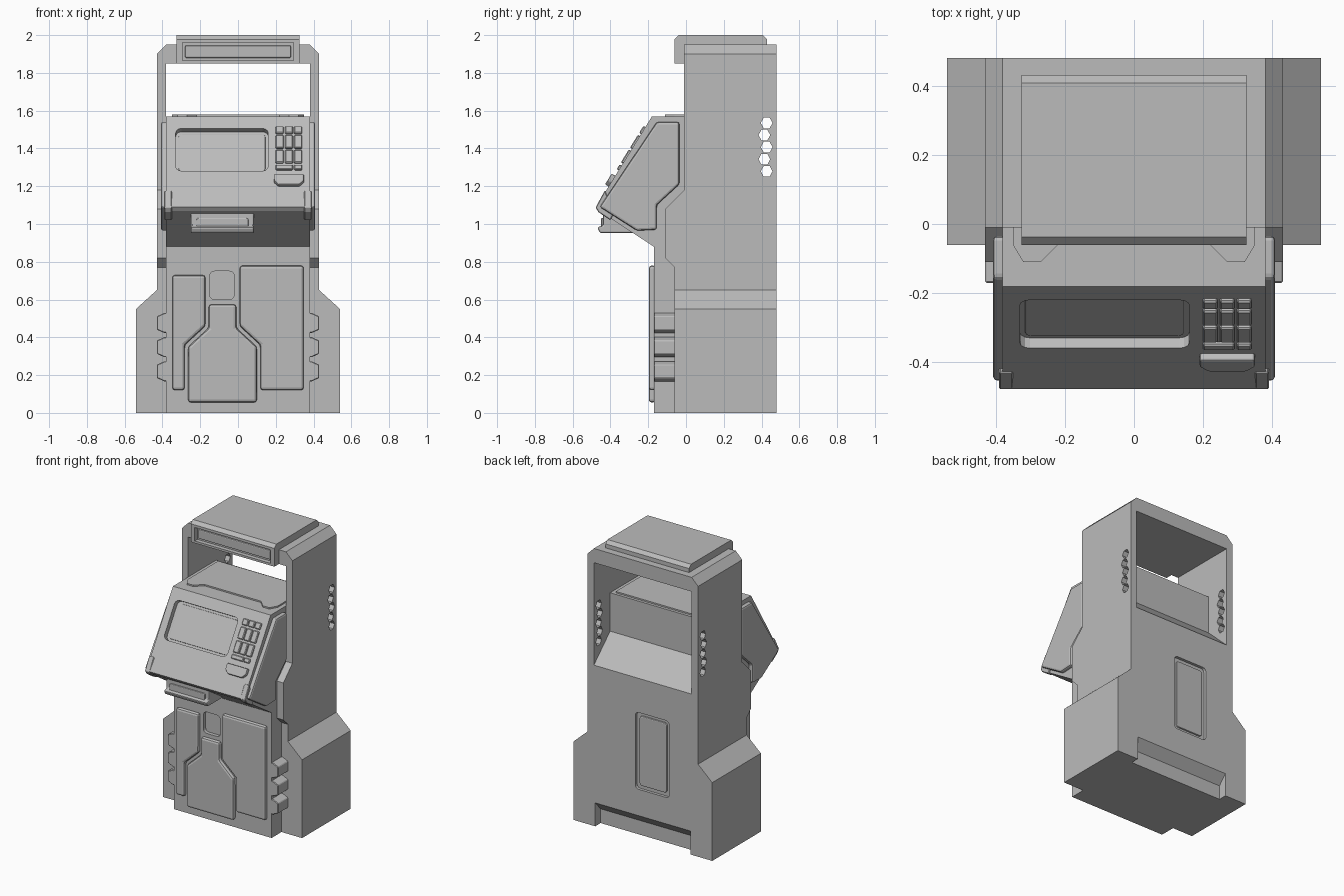
import bpy, bmesh, math
from mathutils import Vector

default_cube = bpy.data.objects.get("Cube")
if default_cube:
    bpy.data.objects.remove(default_cube, do_unlink=True)

grey = bpy.data.materials.new("light_grey")
grey.use_nodes = True
tone = (0.5, 0.5, 0.5, 1)
grey.diffuse_color = tone
grey.node_tree.nodes["Principled BSDF"].inputs["Base Color"].default_value = tone

# Shared widths, depths and heights
core_x, skin_x, flare_x = 0.38, 0.43, 0.54
back, frame_y, flare_y, fender_y, plinth_y = 0.48, -0.01, -0.06, -0.11, -0.17
shelf_y, neck_z, shelf_z, sill_z = 0.3, 0.88, 1.3, 1.13
lintel_z, roof_z, cap_z = 1.85, 1.95, 2
chamfer = skin_x - core_x
top_edge, nose = Vector((0, -0.18, 1.57)), Vector((0, -0.477, 1.09))
up_slope = (top_edge - nose).normalized()
off_slope = Vector((1, 0, 0)).cross(up_slope)


# Drawing planes: (a, b) in the plane, d along its normal
def side(a, b, d):
    return Vector((d, a, b))


def front(a, b, d):
    return Vector((a, d, b))


def flat(a, b, d):
    return Vector((a, b, d))


def slope(a, b, d):
    return top_edge + Vector((a, 0, 0)) - up_slope * b + off_slope * d


def prism(name, plane, outline, start, end, bevel=None, segments=2):
    bm = bmesh.new()
    near = [bm.verts.new(plane(a, b, start)) for a, b in outline]
    far = [bm.verts.new(plane(a, b, end)) for a, b in outline]
    bm.faces.new(near)
    bm.faces.new(far)
    for i in range(len(outline)):
        bm.faces.new((near[i - 1], near[i], far[i], far[i - 1]))
    bmesh.ops.recalc_face_normals(bm, faces=bm.faces)
    mesh = bpy.data.meshes.new(name)
    bm.to_mesh(mesh)
    bm.free()
    mesh.materials.append(grey)
    ob = bpy.data.objects.new(name, mesh)
    bpy.context.collection.objects.link(ob)
    if bevel:
        mod = ob.modifiers.new("soft_edges", 'BEVEL')
        mod.width, mod.segments = bevel, segments
        mod.limit_method = 'ANGLE'
    return ob


def mirrored(half):
    return half + [(-a, b) for a, b in reversed(half)]


def shifted(outline, offset):
    return [(a + offset, b) for a, b in outline]


def ring(a, b, radius_a, radius_b, count, turn=0.0):
    angles = [math.tau * (i + turn) / count for i in range(count)]
    return [(a + radius_a * math.cos(t), b + radius_b * math.sin(t)) for t in angles]


def box(left, right, low, high, radius=0.0, steps=3):
    if not radius:
        return [(left, low), (right, low), (right, high), (left, high)]
    centres = [(right - radius, high - radius), (left + radius, high - radius),
               (left + radius, low + radius), (right - radius, low + radius)]
    outline = []
    for corner, (a, b) in enumerate(centres):
        for i in range(steps + 1):
            t = (corner + i / steps) * math.pi / 2
            outline.append((a + radius * math.cos(t), b + radius * math.sin(t)))
    return outline


def cut(ob, plane, outline, start, end):
    tool = prism("cutter", plane, outline, start, end)
    tool.hide_render = True
    mod = ob.modifiers.new("cut", 'BOOLEAN')
    mod.operation, mod.solver, mod.object = 'DIFFERENCE', 'EXACT', tool
    bpy.context.view_layer.objects.active = ob
    bpy.ops.object.modifier_apply(modifier=mod.name)
    bpy.data.objects.remove(tool, do_unlink=True)


# Core: base, neck, console and sloping rear shelf in one profile
core = prism("console_core", side, [
    (plinth_y, 0), (plinth_y, neck_z), (nose.y + 0.015, nose.z - 0.02),
    (nose.y, nose.z), (top_edge.y, top_edge.z), (shelf_y, top_edge.z),
    (shelf_y, shelf_z), (back, sill_z), (back, 0)], -core_x, core_x)

# Recesses: screen, coin pocket, rear hatch and cable notch
screen_left, screen_right, screen_top, screen_base = -0.33, 0.16, 0.075, 0.34
cut(core, slope, box(screen_left, screen_right, screen_top, screen_base, 0.03), -0.035, 1)
cut(core, front, box(-0.15, -0.02, 0.6, 0.75, 0.025), -1, plinth_y + 0.025)
hatch_left, hatch_right, hatch_low, hatch_high = -0.205, 0.058, 0.35, 0.89
cut(core, front, box(hatch_left, hatch_right, hatch_low, hatch_high, 0.025), back - 0.02, 1)
notch_y, notch_z = back - 0.06, 0.165
cut(core, side, [(back, notch_z), (1, notch_z), (1, -1), (notch_y, -1), (notch_y, 0.1)],
    -core_x + 0.01, core_x - 0.01)

# Rear hatch cover set inside its recess
rim = 0.025
prism("rear_hatch", front, box(hatch_left + rim, hatch_right - rim, hatch_low + rim,
      hatch_high - rim, 0.02), back - rim, back - 0.008, 0.006)

# Raised plate on the console top
prism("console_top_plate", flat, mirrored([
    (0.22, flare_y), (0.27, fender_y), (0.32, fender_y), (0.35, flare_y),
    (0.35, shelf_y - 0.02)]), top_edge.z - 0.01, top_edge.z + 0.01)

# Screen at the floor of its recess
rim = 0.015
prism("screen", slope, box(screen_left + rim, screen_right - rim, screen_top + rim,
      screen_base - rim, 0.02), -0.045, -0.03, 0.004)

# Keypad: three columns, with a short top row and split bar below
key, gap, key_left, key_top = 0.043, 0.006, 0.199, 0.067
pad_right = key_left + 3 * key + 2 * gap
low = key_top
for row, height in enumerate((key, 0.08, 0.08)):
    for column in range(3):
        left = key_left + column * (key + gap)
        prism(f"key_{row}_{column}", slope, box(left, left + key, low, low + height),
              -0.01, 0.012, 0.005, 1)
    low += height + 2 * gap
bar_split = pad_right - key
for name, left, right in (("wide_key", key_left, bar_split - gap),
                          ("narrow_key", bar_split, pad_right)):
    prism(name, slope, box(left, right, low, low + 0.03), -0.01, 0.012, 0.005, 1)

# Card reader with cropped lower corners
pad_middle = (key_left + pad_right) / 2
reader_top, reader_low, crop = 0.37, 0.437, 0.025
prism("card_reader", slope, shifted(mirrored([
    (0.08, reader_top), (0.08, reader_low - crop), (0.08 - crop, reader_low)]), pad_middle),
    -0.01, 0.022, 0.007)

# Dispenser slot below the nose
slot_left, slot_right, slot_front, slot_low = -0.25, 0.085, -0.44, 0.952
prism("dispenser_slot", side, [
    (slot_front, nose.z - rim), (slot_front, slot_low + 0.04),
    (slot_front - 0.03, slot_low + 0.03), (slot_front - rim, slot_low),
    (-0.28, slot_low), (-0.28, 1)], slot_left, slot_right, 0.008)
prism("dispenser_lip", front, box(slot_left + 0.03, slot_right - 0.03, slot_low + 0.025,
      slot_low + 0.08, 0.01), slot_front - 0.01, slot_front + 0.04, 0.006)

# Bottle-shaped door panel, with a panel on each side following its edge
middle, neck, body, shoulder, hip = -0.082, 0.073, 0.182, 0.45, 0.35
door_front, door_back, door_low, seam = -0.197, -0.16, 0.12, 0.018
prism("centre_door_panel", front, shifted(mirrored([
    (neck, 0.575), (neck, shoulder), (body, hip), (body, 0.055)]), middle),
    door_front, door_back, 0.015)
for label, s, high in (("left", 1, 0.78), ("right", -1, 0.73)):
    outer = s * 0.348
    inner, hip_x = middle + s * (neck + seam), middle + s * (body + seam)
    prism(label + "_door_panel", front, [
        (outer, high), (inner, high), (inner, shoulder + seam / 2), (hip_x, hip + seam / 2),
        (hip_x, door_low), (outer, door_low)], door_front, door_back, 0.015)

# Mirrored side parts
for label, s in (("left", 1), ("right", -1)):
    fender_top, fender_low = 1.08, 0.82
    panel = prism(label + "_side_panel", side, [
        (flare_y, 0), (flare_y, fender_low - chamfer), (fender_y, fender_low),
        (fender_y, fender_top), (frame_y, fender_top + 0.1), (frame_y, lintel_z),
        (back, lintel_z), (back, 0)], s * core_x, s * skin_x)
    # Staggered hexagonal vents
    for k in range(5):
        hexagon = ring(0.427 - 0.012 * (k % 2), 1.535 - 0.064 * k, 0.031, 0.033, 6)
        cut(panel, side, hexagon, s * (core_x - chamfer), s * (skin_x + chamfer))
    flare_z = 0.55
    prism(label + "_base_flare", front, [
        (s * skin_x, 0), (s * flare_x, 0), (s * flare_x, flare_z),
        (s * skin_x, flare_z + 0.1)], flare_y, back)
    # Console cheek and corner bumper
    cheek_top, cheek_back, cheek_heel = 1.54, -0.035, -0.155
    prism(label + "_console_cheek", side, [
        (cheek_heel, cheek_top), (cheek_back, cheek_top), (cheek_back, 1.21),
        (cheek_heel, 1.1), (cheek_heel, 0.97), (-0.26, 0.965),
        (nose.y + 0.02, nose.z)], s * (core_x - 0.01), s * (core_x + 0.028), 0.012)
    tip = nose - up_slope * 0.003
    upper = nose + up_slope * 0.1 + off_slope * 0.006
    prism(label + "_nose_bumper", side, [
        (upper.y, upper.z), (tip.y, tip.z), (tip.y + rim, tip.z - 0.025), (-0.4, 1.02),
        (-0.38, 1.06)], s * (core_x - 0.03), s * (core_x + 0.01), 0.004, 1)
    # Three tapered hinge blocks
    for k in range(3):
        z, tall, short = 0.22 + 0.128 * k, 0.053, 0.035
        prism(f"{label}_hinge_{k}", front, [
            (s * 0.355, z - tall), (s * 0.39, z - tall), (s * skin_x, z - short),
            (s * skin_x, z + short), (s * 0.39, z + tall), (s * 0.355, z + tall)],
            plinth_y, flare_y + 0.01, 0.004, 1)

# Roof bar joining the side panels
prism("roof", front, mirrored([
    (skin_x, lintel_z), (skin_x, roof_z - chamfer), (core_x, roof_z)]), frame_y, back)

# Overhanging cap with a sign recess
cap_x, cap_back, bend = 0.325, 0.43, 0.022
cap = prism("roof_cap", side, [
    (flare_y, lintel_z), (flare_y, cap_z - bend), (flare_y + bend, cap_z),
    (cap_back - bend, cap_z), (cap_back, cap_z - bend), (cap_back, roof_z - 0.01),
    (frame_y, roof_z - 0.01), (frame_y, lintel_z)], -cap_x, cap_x)
sign_x, sign_low, sign_high = 0.295, lintel_z + rim, roof_z + 0.01
cut(cap, front, box(-sign_x, sign_x, sign_low, sign_high), -1, flare_y + 0.03)
prism("sign_panel", front, box(rim - sign_x, sign_x - rim, sign_low + rim, sign_high - rim),
      flare_y + rim, frame_y - 0.01, 0.006)
